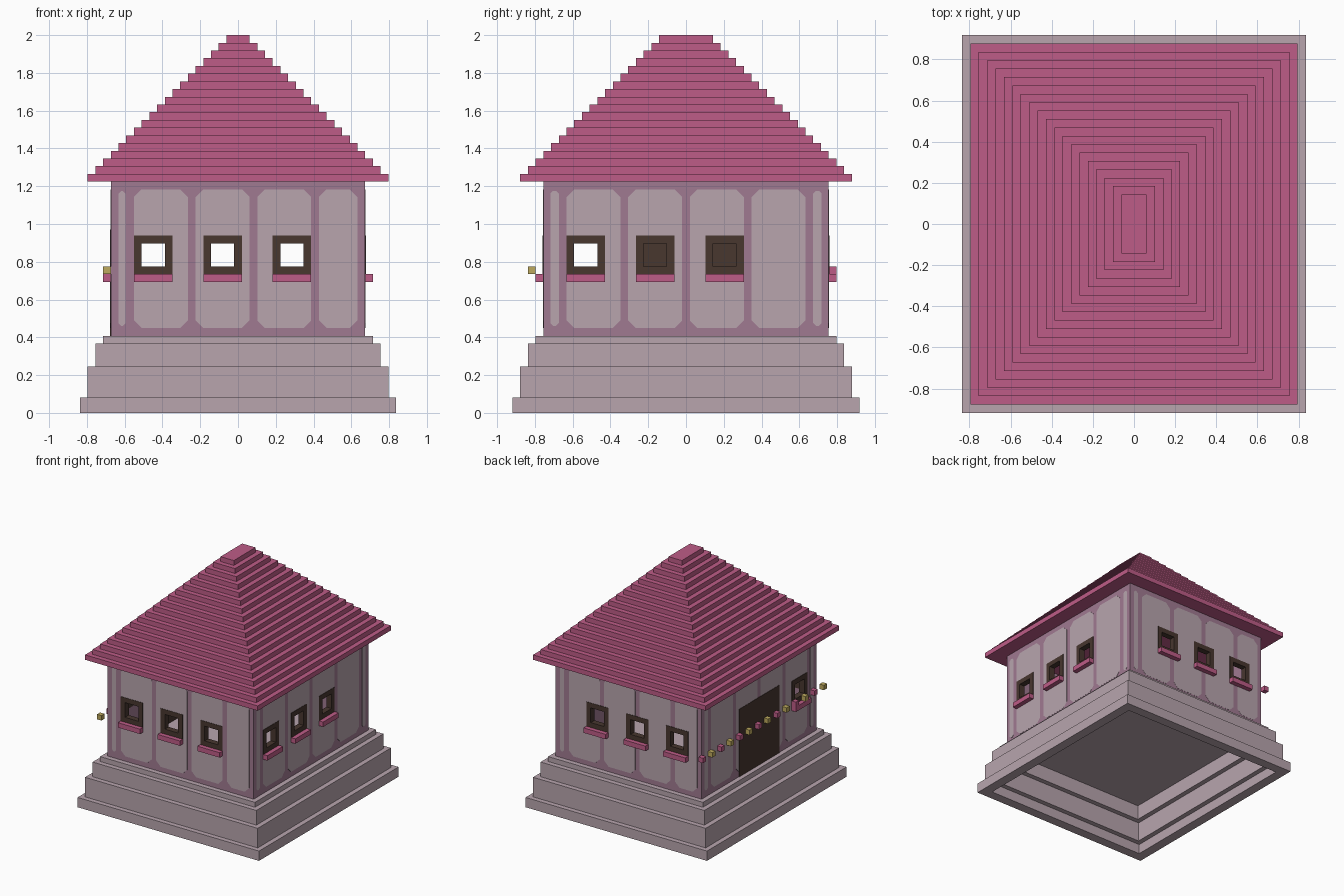
import bpy, bmesh
from math import pi
from mathutils import Matrix, Vector

cube = bpy.data.objects.get("Cube")
if cube:
    bpy.data.objects.remove(cube, do_unlink=True)

V = 2 / 49            # one block of the building grid
EPS = 0.1             # relief of painted plates, in blocks


def material(name, srgb):
    col = [(c / 255 / 12.92) if c < 11 else ((c / 255 + 0.055) / 1.055) ** 2.4 for c in srgb] + [1]
    m = bpy.data.materials.new(name)
    m.use_nodes = True
    m.diffuse_color = col
    m.node_tree.nodes["Principled BSDF"].inputs["Base Color"].default_value = col
    return m


PINK = material("pink_tile", (190, 92, 135))
STONE = material("pale_mauve", (184, 165, 174))
TIMBER = material("mauve_timber", (160, 122, 145))
BROWN = material("dark_brown", (72, 55, 47))
YELLOW = material("dull_yellow", (190, 170, 95))


def finish(name, bm, mat):
    bmesh.ops.recalc_face_normals(bm, faces=bm.faces)
    bm.transform(Matrix.Scale(V, 4))
    me = bpy.data.meshes.new(name)
    bm.to_mesh(me)
    bm.free()
    me.materials.append(mat)
    ob = bpy.data.objects.new(name, me)
    bpy.context.collection.objects.link(ob)
    return ob


def sweep(name, profile, mat, cyclic=False):
    """Carry a (half width, height) profile round the oblong plan."""
    bm = bmesh.new()
    rings = [[bm.verts.new((sx * w, sy * (w + 2), z))
              for sx, sy in ((-1, -1), (1, -1), (1, 1), (-1, 1))] for w, z in profile]
    pairs = list(zip(rings, rings[1:]))
    if cyclic:
        pairs.append((rings[-1], rings[0]))
    else:
        bm.faces.new(rings[0])
        bm.faces.new(rings[-1])
    for a, b in pairs:
        for i in range(4):
            j = (i + 1) % 4
            bm.faces.new((a[i], a[j], b[j], b[i]))
    return finish(name, bm, mat)


def add_box(bm, rot, u, d, z):
    """Box from ranges along the wall, outward and up, turned to one side."""
    lo, hi = Vector((u[0], -d[1], z[0])), Vector((u[1], -d[0], z[1]))
    size = hi - lo
    bmesh.ops.create_cube(bm, size=1, matrix=rot @ Matrix.Translation((lo + hi) / 2)
                          @ Matrix.Diagonal((*size, 1)))


def add_panel(bm, rot, u0, u1, z0, z1, dist, cut):
    """Thin plate with clipped corners."""
    pts = [(u0 + cut, z0), (u1 - cut, z0), (u1, z0 + cut), (u1, z1 - cut),
           (u1 - cut, z1), (u0 + cut, z1), (u0, z1 - cut), (u0, z0 + cut)]
    face = bm.faces.new([bm.verts.new(rot @ Vector((u, -dist + 0.02, z))) for u, z in pts])
    out = bmesh.ops.extrude_face_region(bm, geom=[face])["geom"]
    bmesh.ops.translate(bm, vec=rot.to_3x3() @ Vector((0, -EPS / 2, 0)),
                        verts=[g for g in out if isinstance(g, bmesh.types.BMVert)])


# Hollow stepped plinth
sweep("plinth", [(16.5, 9), (16.5, 6), (17.5, 6), (17.5, 2), (18.5, 2), (18.5, 0),
                 (20.5, 0), (20.5, 2), (19.5, 2), (19.5, 6), (18.5, 6), (18.5, 9),
                 (17.5, 9), (17.5, 10)], STONE)

# Stepped roof
sweep("roof", [(19.5 - i, 30 + i + k) for i in range(19) for k in (0, 1)], PINK)

# Walls
walls = sweep("walls", [(16.5, 10), (16.5, 30), (15.5, 30), (15.5, 10)], TIMBER, cyclic=True)

# Wall layout: turn, distance from centre, window centres, panel ranges
LONG = [(-17.6, -16.5), (-15.5, -8.5), (-7.5, -0.5), (0.5, 7.5), (8.5, 15.5), (16.5, 17.6)]
SHORT = [(-15.5, -14.6), (-13.5, -6.5), (-5.5, 1.5), (2.5, 9.5), (10.5, 15.5)]
SIDES = [
    ("front", 0, 18.5, (-11, -2, 7), SHORT),
    ("left", 1, 16.5, (-13, -4, 5), LONG),
    ("back", 2, 18.5, (11, 2, -7), SHORT),
    ("right", 3, 16.5, (13,), LONG),
]

holes, panels = bmesh.new(), bmesh.new()
for side, turn, dist, windows, ranges in SIDES:
    rot = Matrix.Rotation(turn * pi / 2, 4, "Z")
    for u0, u1 in ranges:
        narrow = u1 - u0 < 2
        add_panel(panels, rot, u0, u1, 11.3 if narrow else 11, 28.8 if narrow else 29,
                  dist, 0.35 if narrow else 1)
    frames, sills = bmesh.new(), bmesh.new()
    for c in windows:
        depth = (dist - 1 - EPS, dist + EPS)
        add_box(holes, rot, (c - 2, c + 2), (dist - 3, dist + 2), (18.5, 22.5))
        for z in ((18, 19), (22, 23)):
            add_box(frames, rot, (c - 2.5, c + 2.5), depth, z)
        for s in (-2, 2):
            add_box(frames, rot, (c + s - 0.5, c + s + 0.5), depth, (19, 22))
        add_box(sills, rot, (c - 2.5, c + 2.5), (dist, dist + 1), (17, 18))
    finish(side + "_window_frames", frames, BROWN)
    finish(side + "_window_sills", sills, PINK)
panels = finish("wall_panels", panels, STONE)

# Cut the window openings
cutter = finish("window_cutter", holes, BROWN)
cutter.hide_render = True
for ob in (walls, panels):
    mod = ob.modifiers.new("openings", "BOOLEAN")
    mod.operation, mod.solver, mod.object = "DIFFERENCE", "EXACT", cutter
    bpy.context.view_layer.objects.active = ob
    bpy.ops.object.modifier_apply(modifier=mod.name)
bpy.data.objects.remove(cutter, do_unlink=True)

# Door and bead garland on the right side
rot = Matrix.Rotation(3 * pi / 2, 4, "Z")
door = bmesh.new()
add_box(door, rot, (-6.5, 6.5), (15.5 - EPS, 16.5 + EPS), (10, 23.8))
finish("door", door, BROWN)

for name, mat, first in (("pink_garland_beads", PINK, 0), ("yellow_garland_beads", YELLOW, 1)):
    bm = bmesh.new()
    for i in range(first, 14, 2):
        u = -19 + 3 * i
        add_box(bm, rot, (u - 0.5, u + 0.5), (16.5, 17.5), (18, 19))
    finish(name, bm, mat)
